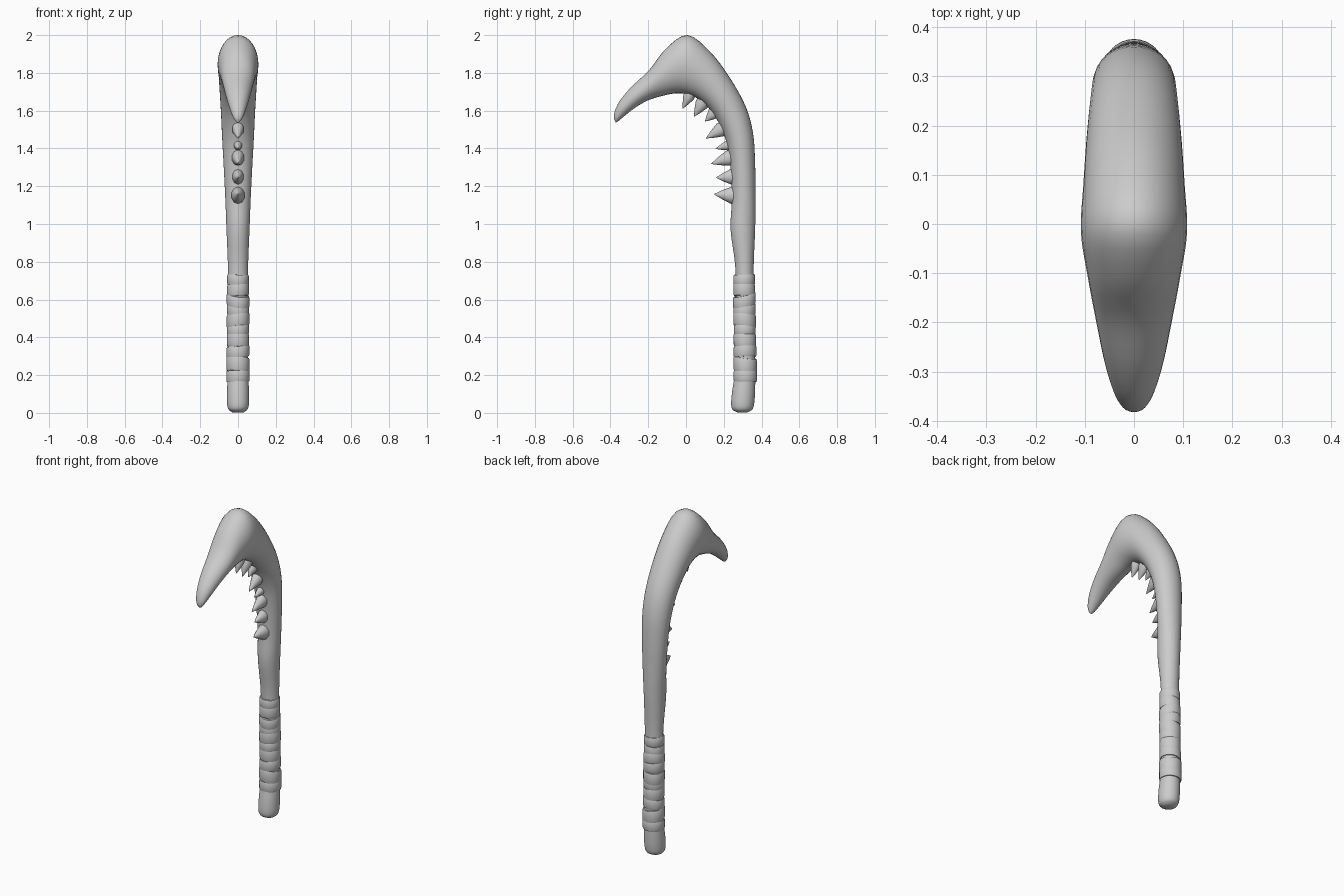
import bpy, bmesh, math
from mathutils import Vector

if "Cube" in bpy.data.objects:
    bpy.data.objects.remove(bpy.data.objects["Cube"])

# sections of the body: inner y, z, outer y, z, half width in x
SECTIONS = [
    (.270, .003, .325, .003, .030), (.246, .018, .351, .018, .050),
    (.239, .05, .361, .05, .058), (.245, .12, .366, .12, .058),
    (.258, .22, .366, .22, .054), (.262, .50, .360, .50, .052),
    (.262, .76, .358, .76, .053), (.236, .97, .366, .97, .061),
    (.243, 1.13, .368, 1.13, .067), (.236, 1.30, .366, 1.32, .076),
    (.215, 1.43, .355, 1.48, .084), (.165, 1.55, .317, 1.62, .090),
    (.100, 1.635, .235, 1.77, .097), (.030, 1.68, .130, 1.91, .103),
    (-.040, 1.692, .008, 2.0, .108), (-.110, 1.682, -.105, 1.93, .094),
    (-.200, 1.655, -.195, 1.815, .077), (-.270, 1.615, -.290, 1.725, .060),
    (-.325, 1.572, -.352, 1.650, .042), (-.358, 1.545, -.379, 1.590, .025),
    (-.371, 1.537, -.382, 1.556, .010),
]
SIDES = 32


def spline(p, t):
    """Catmull-Rom value of the section list at parameter t."""
    i = min(int(t), len(p) - 2)
    f = t - i
    a, b, c, d = p[max(i - 1, 0)], p[i], p[i + 1], p[min(i + 2, len(p) - 1)]
    return [.5 * (2 * q + (r - o) * f + (2 * o - 5 * q + 4 * r - s) * f * f
                  + (3 * q - o - 3 * r + s) * f ** 3) for o, q, r, s in zip(a, b, c, d)]


def finish(bm, name, angle):
    bmesh.ops.recalc_face_normals(bm, faces=bm.faces)
    me = bpy.data.meshes.new(name)
    bm.to_mesh(me)
    bm.free()
    ob = bpy.data.objects.new(name, me)
    bpy.context.collection.objects.link(ob)
    bpy.ops.object.select_all(action='DESELECT')
    ob.select_set(True)
    bpy.context.view_layer.objects.active = ob
    bpy.ops.object.shade_smooth_by_angle(angle=math.radians(angle))
    return ob


def bridge(bm, r1, r2):
    n = len(r1)
    for k in range(n):
        bm.faces.new((r1[k], r1[(k + 1) % n], r2[(k + 1) % n], r2[k]))


# curved handle, head and beak in one sweep
bm = bmesh.new()
rings = []
STEPS = 4
for j in range((len(SECTIONS) - 1) * STEPS + 1):
    iy, iz, oy, oz, w = spline(SECTIONS, j / STEPS)
    inner, outer = Vector((0, iy, iz)), Vector((0, oy, oz))
    mid, half = (inner + outer) / 2, (outer - inner) / 2
    rings.append([bm.verts.new(mid + half * math.cos(a) + Vector((w * math.sin(a), 0, 0)))
                  for a in (2 * math.pi * k / SIDES for k in range(SIDES))])
for r1, r2 in zip(rings, rings[1:]):
    bridge(bm, r1, r2)
bm.faces.new(rings[0])
bm.faces.new(rings[-1])
finish(bm, "curved_club_body", 50)

# grip wrapping: tilted bands (centre z, height, tilt in y, tilt in x, radius)
BANDS = [
    (.195, .060, .00, .04, .060), (.255, .075, -.12, -.08, .060),
    (.325, .060, .06, .10, .058), (.385, .070, -.05, -.04, .057),
    (.440, .055, .03, .05, .056), (.490, .070, -.14, .12, .058),
    (.545, .060, .08, -.10, .057), (.595, .060, .22, -.12, .058),
    (.650, .065, -.06, .08, .056), (.705, .055, .03, -.03, .055),
]
for n, (z, h, ty, tx, r) in enumerate(BANDS):
    bm = bmesh.new()
    cy = .314 - .006 * (z - .2) / .5
    profile = [(-.010, -.5), (-.001, -.5), (.002, -.38), (.002, .38), (-.001, .5), (-.010, .5)]
    loops = []
    for dr, dz in profile:
        loop = []
        for k in range(SIDES):
            a = 2 * math.pi * k / SIDES
            x, y = (r + dr) * math.cos(a), (r + dr) * math.sin(a)
            loop.append(bm.verts.new((x, cy + y, z + dz * h + ty * y + tx * x)))
        loops.append(loop)
    for a, b in zip(loops, loops[1:] + loops[:1]):
        bridge(bm, a, b)
    finish(bm, f"grip_wrap_{n + 1}", 40)

# teeth along the inner curve: base y, z, tip y, z, half width, half height
TEETH = [
    (.015, 1.675, -.018, 1.610, .028, .030), (.085, 1.637, .042, 1.568, .030, .036),
    (.145, 1.585, .100, 1.543, .026, .032), (.185, 1.500, .105, 1.453, .032, .038),
    (.218, 1.415, .155, 1.398, .022, .025), (.232, 1.350, .132, 1.318, .033, .042),
    (.240, 1.250, .158, 1.245, .031, .040), (.244, 1.152, .148, 1.158, .036, .045),
]
for n, (by, bz, ty, tz, w, h) in enumerate(TEETH):
    bm = bmesh.new()
    base, tip = Vector((0, by, bz)), Vector((0, ty, tz))
    axis = (tip - base).normalized()
    side = Vector((0, -axis.z, axis.y))
    loops = []
    for t, s in ((-.25, 1.0), (.05, 1.0), (.5, .58), (.95, .07)):
        loops.append([bm.verts.new(base.lerp(tip, t) + s * (side * h * math.cos(a)
                      + Vector((w * math.sin(a), 0, 0))))
                      for a in (2 * math.pi * k / 10 for k in range(10))])
    for a, b in zip(loops, loops[1:]):
        bridge(bm, a, b)
    bm.faces.new(loops[0])
    point = bm.verts.new(tip)
    for k in range(10):
        bm.faces.new((loops[-1][k], loops[-1][(k + 1) % 10], point))
    finish(bm, f"tooth_{n + 1}", 45)
